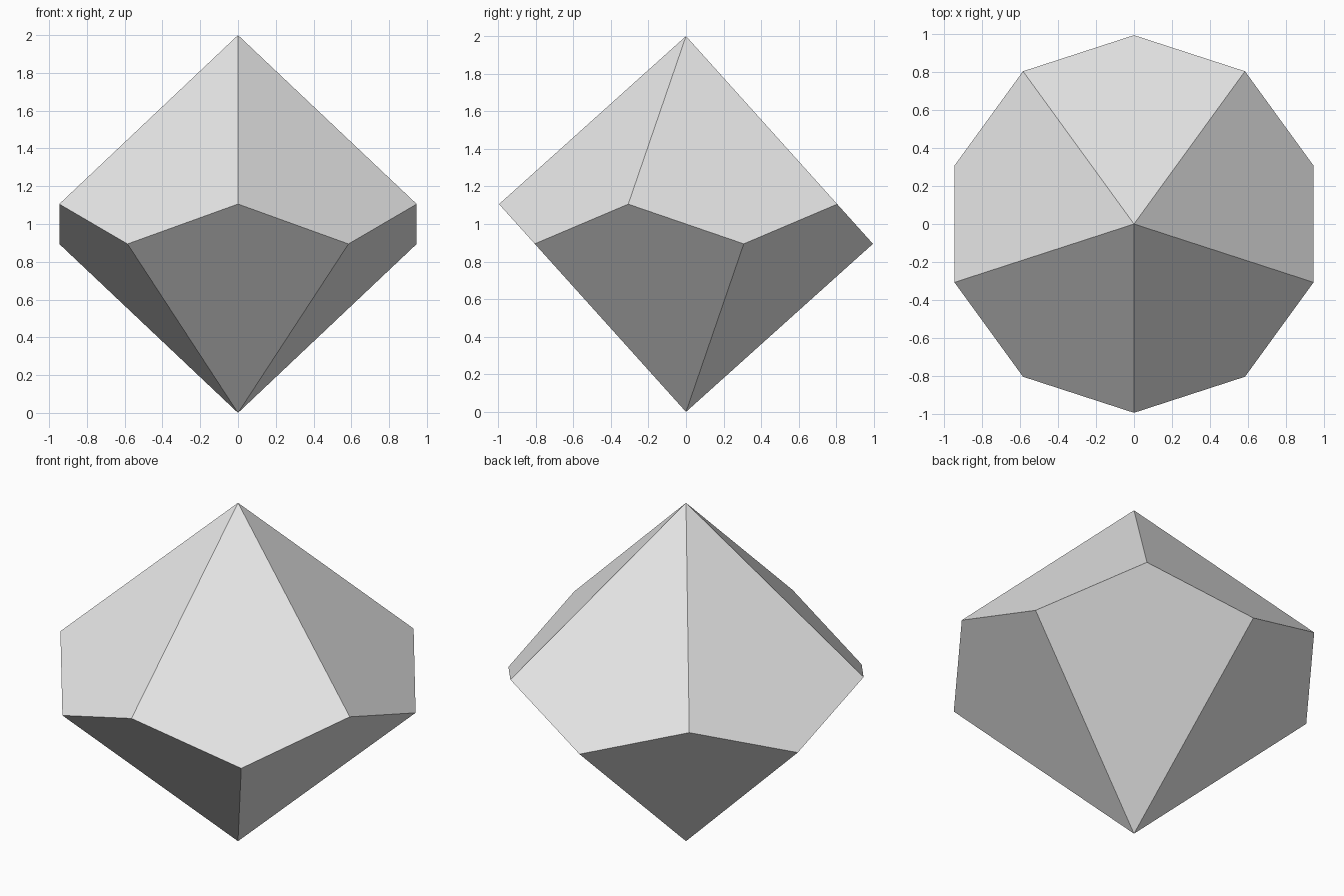
import bpy
from math import cos, sin, tan, radians

# Remove the default cube
cube = bpy.data.objects.get("Cube")
if cube:
    bpy.data.objects.remove(cube, do_unlink=True)

SIDES = 5
RADIUS = 0.995
MIDDLE = 1.0
# Zigzag height that keeps every kite face flat
RISE = MIDDLE * tan(radians(90 / SIDES)) ** 2

# Zigzag belt: even points high, odd points low, first one at the front
belt = 2 * SIDES
verts = []
for i in range(belt):
    a = radians(-90 + i * 360 / belt)
    z = MIDDLE + (RISE if i % 2 == 0 else -RISE)
    verts.append((RADIUS * cos(a), RADIUS * sin(a), z))
top, bottom = belt, belt + 1
verts += [(0, 0, 2 * MIDDLE), (0, 0, 0)]

# Kite faces: upper ones hang from the top point, lower ones from the bottom
faces = []
for i in range(0, belt, 2):
    faces.append((top, i, i + 1, (i + 2) % belt))
    faces.append((bottom, (i + 1) % belt, i, (i - 1) % belt))

mesh = bpy.data.meshes.new("ten_sided_die")
mesh.from_pydata(verts, [], faces)
mesh.update()
die = bpy.data.objects.new("ten_sided_die", mesh)
bpy.context.collection.objects.link(die)

# Plain grey surface
grey = bpy.data.materials.new("light_grey")
grey.use_nodes = True
colour = (0.8, 0.8, 0.8, 1)
grey.diffuse_color = colour
grey.node_tree.nodes["Principled BSDF"].inputs["Base Color"].default_value = colour
mesh.materials.append(grey)
